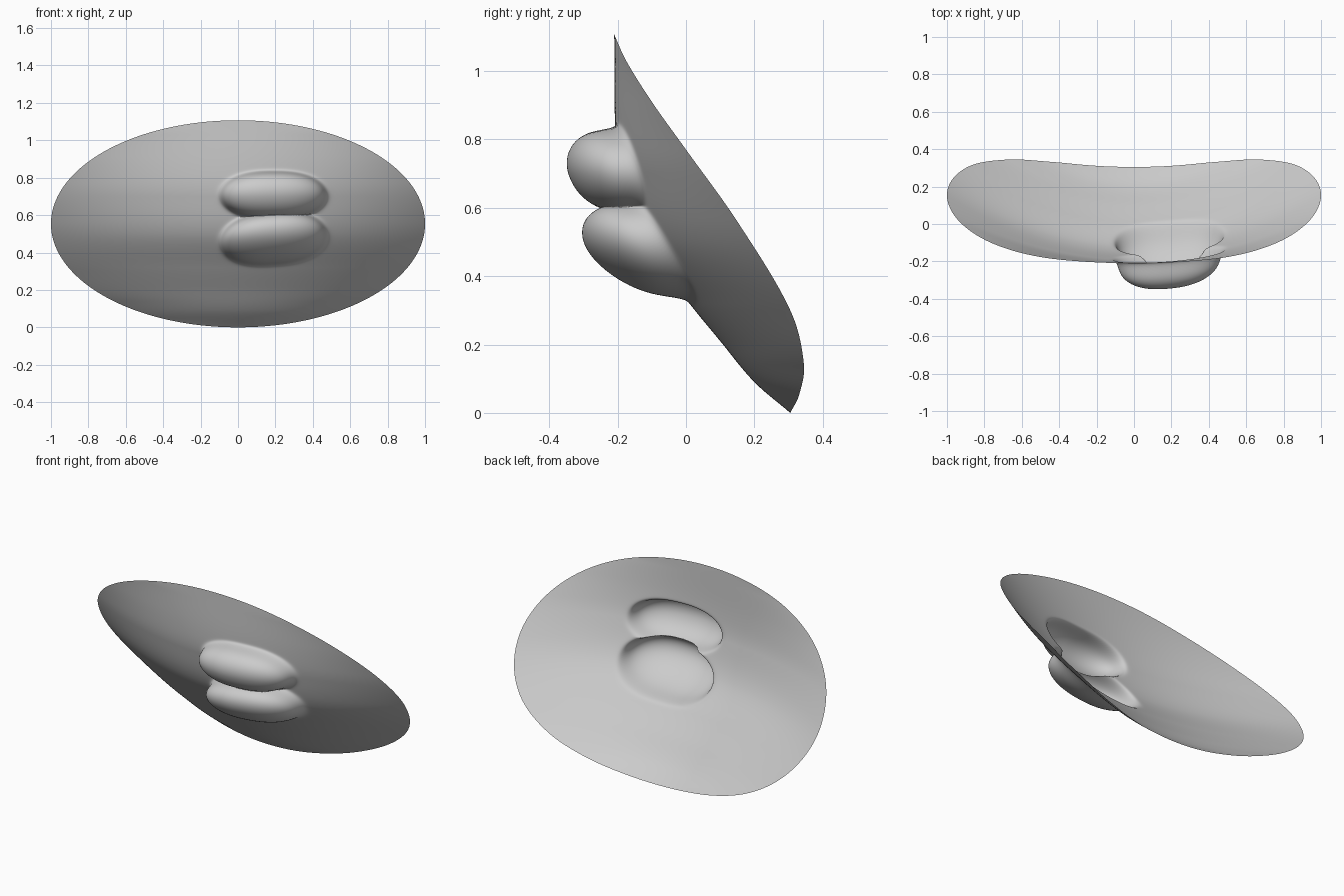
import bpy, bmesh, math

if "Cube" in bpy.data.objects:
    bpy.data.objects.remove(bpy.data.objects["Cube"])

RINGS, SEGS = 150, 288
HALF_H = 0.5535
CX, CZ = 0.19, 0.585          # mesh is densest around the lips

# (z, y) depth of the sheet along its middle line and along its rim
MIDDLE = [(0, .305), (.09, .2), (.21, .1), (.32, .01), (.5, -.125),
          (.7, -.19), (.84, -.207), (1.107, -.21)]
RIM = [(0, .305), (.05, .33), (.14, .345), (.3, .305), (.56, .15),
       (.77, 0), (.91, -.1), (1.03, -.175), (1.107, -.21)]


def curve(pts, z):
    """Smooth cubic interpolation through the points."""
    z = min(max(z, pts[0][0]), pts[-1][0])
    n = len(pts)

    def slope(i):
        a, b = pts[max(i - 1, 0)], pts[min(i + 1, n - 1)]
        return (b[1] - a[1]) / (b[0] - a[0])
    i = next(k for k in range(n - 1) if z <= pts[k + 1][0])
    (z0, y0), (z1, y1) = pts[i], pts[i + 1]
    h = z1 - z0
    t = (z - z0) / h
    return ((2*t**3 - 3*t*t + 1) * y0 + (t**3 - 2*t*t + t) * h * slope(i)
            + (3*t*t - 2*t**3) * y1 + (t**3 - t*t) * h * slope(i + 1))


def lip(x, z, cz, half_w, half_h, depth, tilt):
    """Rounded pad with a softened edge."""
    a = abs(x - 0.19) / half_w
    b = (z - cz - tilt * (x - 0.19)) / half_h
    s = (1 - a**2.5 - b * b) / 0.03
    soft = s if s > 30 else math.log1p(math.exp(max(s, -300)))
    return depth * (0.03 * soft) ** 0.35


def depth_at(x, z):
    s = (z - HALF_H) / HALF_H
    w2 = max(1 - s * s, 1e-6)
    mid, rim = curve(MIDDLE, z), curve(RIM, z)
    base = mid + (rim - mid) * min(x * x / w2, 1)
    upper = lip(x, z, .707, .275, .122, .16, 0.0)
    lower = lip(x, z, .476, .275, .134, .184, 0.07)
    return base - max(upper, lower)


# oval sheet with the two lips raised from it
bm = bmesh.new()
centre = bm.verts.new((CX, depth_at(CX, CZ), CZ))
rings = []
for i in range(1, RINGS + 1):
    r = (i / RINGS) ** 1.15
    ring = []
    for j in range(SEGS):
        t = 2 * math.pi * j / SEGS
        x = CX + r * (math.cos(t) - CX)
        z = CZ + r * (HALF_H + HALF_H * math.sin(t) - CZ)
        ring.append(bm.verts.new((x, depth_at(x, z), z)))
    rings.append(ring)
for j in range(SEGS):
    k = (j + 1) % SEGS
    bm.faces.new((centre, rings[0][j], rings[0][k]))
    for a, b in zip(rings, rings[1:]):
        bm.faces.new((a[j], b[j], b[k], a[k]))
for f in bm.faces:
    f.smooth = True

mesh = bpy.data.meshes.new("mouth_sheet")
bm.to_mesh(mesh)
bm.free()
obj = bpy.data.objects.new("mouth_sheet", mesh)
bpy.context.collection.objects.link(obj)
